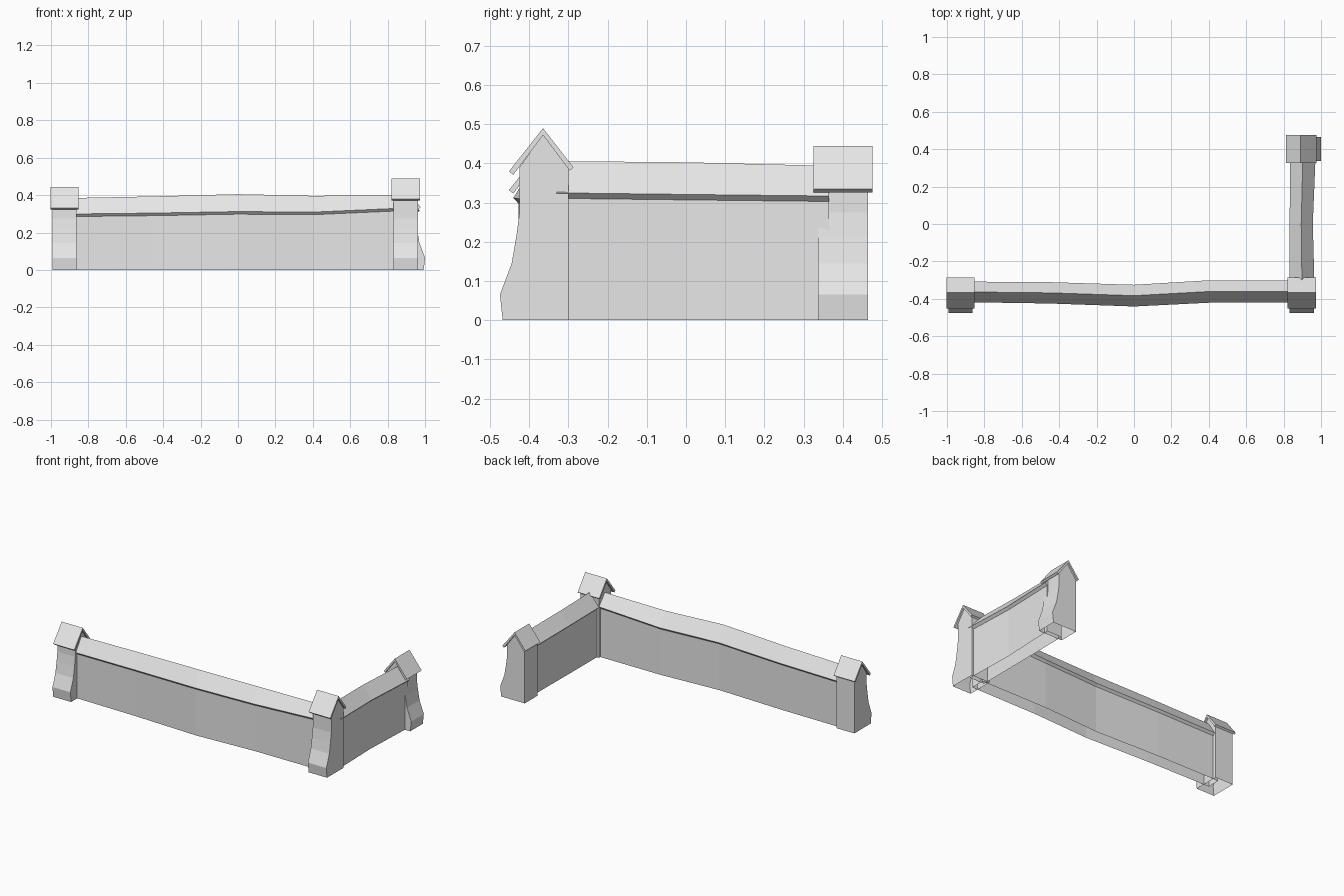
import bpy
import bmesh

cube = bpy.data.objects.get("Cube")
if cube:
    bpy.data.objects.remove(cube, do_unlink=True)

stone = bpy.data.materials.new("pale_stone")
stone.use_nodes = True
stone.diffuse_color = (0.8, 0.8, 0.8, 1)
stone.node_tree.nodes["Principled BSDF"].inputs["Base Color"].default_value = (0.8, 0.8, 0.8, 1)


def loft(name, sections, along_x, closed=False):
    """Skin (outward, along, z) sections; outward is -y on the front run, +x on the side run."""
    bm = bmesh.new()
    rings = []
    for ring in sections:
        rings.append([bm.verts.new((a, -o, z) if along_x else (o, a, z)) for o, a, z in ring])
    n = len(rings[0])
    for r, s in zip(rings, rings[1:]):
        for i in range(n if closed else n - 1):
            j = (i + 1) % n
            bm.faces.new((r[i], r[j], s[j], s[i]))
    bm.faces.new(rings[0])
    bm.faces.new(rings[-1])
    bmesh.ops.recalc_face_normals(bm, faces=bm.faces)
    mesh = bpy.data.meshes.new(name)
    bm.to_mesh(mesh)
    bm.free()
    mesh.materials.append(stone)
    obj = bpy.data.objects.new(name, mesh)
    bpy.context.collection.objects.link(obj)
    return obj


def pillar(name, along, out, top, half, along_x):
    # Buttressed shaft with a gable head, open underneath
    shaft = [(0.103, 0), (0.11, 0.065), (0.08, 0.145), (0.068, 0.215), (0.06, 0.275),
             (0.06, top - 0.1), (0, top - 0.016), (-0.065, top - 0.1), (-0.065, 0)]
    loft(name + "_shaft", [[(out + o, along + s * half, z) for o, z in shaft]
                           for s in (-1, 1)], along_x)
    # Thin folded roof, with the longer eave outward
    roof = [(0.087, top - 0.11), (0, top), (-0.078, top - 0.1),
            (-0.068, top - 0.108), (0, top - 0.018), (0.076, top - 0.119)]
    loft(name + "_roof", [[(out + o, along + s * (half + 0.011), z) for o, z in roof]
                          for s in (-1, 1)], along_x, closed=True)


def wall(name, stations, inset, along_x):
    # Wall and overhanging ridged coping as one shell, open underneath
    sections = []
    for along, out, half, ridge, eave in stations:
        body = half - inset
        profile = [(body, 0), (body, eave - 0.014), (half, eave), (0, ridge),
                   (-half, eave), (-body, eave - 0.014), (-body, 0)]
        sections.append([(out + o, along, z) for o, z in profile])
    loft(name, sections, along_x)


# Pillars
pillar("left_pillar", -0.927, 0.365, 0.442, 0.064, True)
pillar("corner_pillar", 0.897, 0.365, 0.49, 0.066, True)
pillar("back_pillar", 0.401, 0.89, 0.445, 0.064, False)

# Walls: along, outward centre, half width, ridge height, eave height
wall("front_wall", [(-0.9, 0.363, 0.055, 0.384, 0.299), (-0.45, 0.368, 0.057, 0.393, 0.304),
                    (0, 0.383, 0.058, 0.405, 0.312), (0.4, 0.361, 0.06, 0.396, 0.309),
                    (0.87, 0.36, 0.059, 0.4, 0.33)], 0.013, True)
wall("side_wall", [(-0.33, 0.898, 0.067, 0.406, 0.325), (0, 0.894, 0.062, 0.403, 0.321),
                   (0.365, 0.903, 0.068, 0.394, 0.317)], 0.015, False)
